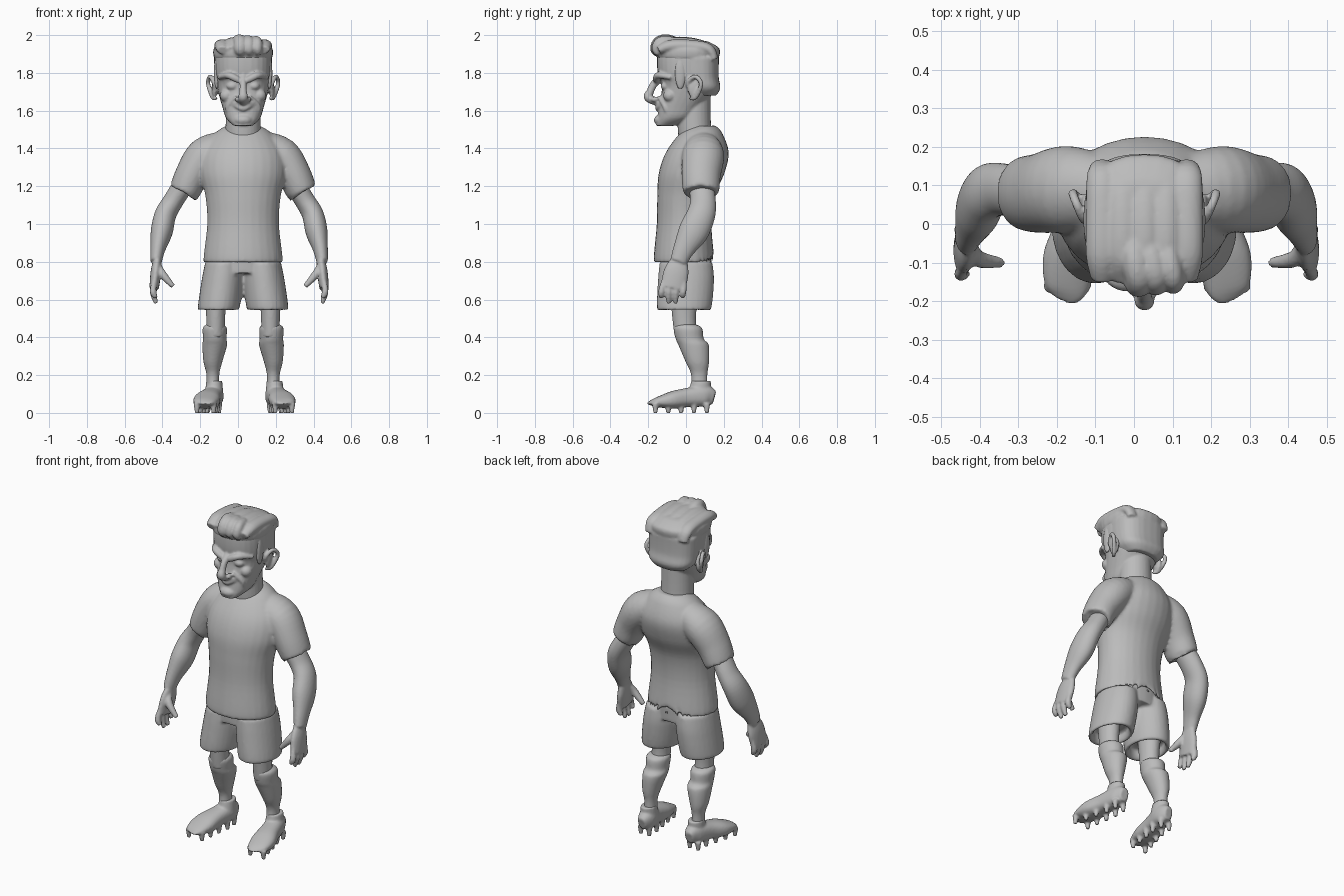
import bpy, bmesh, math
from mathutils import Vector, Matrix

if "Cube" in bpy.data.objects:
    bpy.data.objects.remove(bpy.data.objects["Cube"])

SIDES = {"right": -1, "left": 1}
BODY_MIDDLE = .027
ARMS_MIDDLE = .006

grey = bpy.data.materials.new("plain grey")
grey.use_nodes = True
grey.diffuse_color = (.5, .5, .5, 1)
grey.node_tree.nodes["Principled BSDF"].inputs["Base Color"].default_value = grey.diffuse_color


def spline(rows, steps):
    """Smooth rows of numbers with a Catmull-Rom curve."""
    smooth = []
    last = len(rows) - 1
    for i in range(last):
        before, start, end, after = (Vector(rows[max(0, min(last, i + k))]) for k in (-1, 0, 1, 2))
        for step in range(steps):
            t = step / steps
            slope_in, slope_out = (end - before) / 2, (after - start) / 2
            ease = t * t * (3 - 2 * t)
            smooth.append(start.lerp(end, ease) + slope_in * t * (1 - t) ** 2 - slope_out * t * t * (1 - t))
    return smooth + [Vector(rows[last])]


class Part:
    """Collects overlapping shapes and fuses them into one soft skin."""

    def __init__(self, name, side=1, middle=BODY_MIDDLE, height=0):
        self.name, self.side, self.middle, self.height = name, side, middle, height
        self.bm = bmesh.new()

    def place(self, x, y, z):
        return Vector((self.middle + self.side * x, y, self.height + z))

    def loft(self, rows, squash=(1, 1), flat=False, axis="X", power=2, sides=28):
        """Skin rings given as (x, y, z, radius); squash is depth over width at both ends."""
        rows = spline(rows, steps=5)
        points = [self.place(*row[:3]) for row in rows]
        last = len(rows) - 1
        across = Vector([float(letter == axis) for letter in "XYZ"])
        rings = []
        for i, point in enumerate(points):
            along = (points[min(i + 1, last)] - points[max(i - 1, 0)]).normalized()
            if flat:
                along = Vector((0, 0, 1))
            wide = (across - along * along.dot(across)).normalized()
            deep = along.cross(wide)
            radius = max(rows[i][3], .004)
            depth = radius * (squash[0] + (squash[1] - squash[0]) * i / last)
            ring = []
            for k in range(sides):
                angle = math.tau * k / sides
                u, v = (math.copysign(abs(w) ** (2 / power), w) for w in (math.cos(angle), math.sin(angle)))
                ring.append(self.bm.verts.new(point + wide * radius * u + deep * depth * v))
            rings.append(ring)
        for low, high in zip(rings, rings[1:]):
            for k in range(sides):
                self.bm.faces.new((low[k], low[k - 1], high[k - 1], high[k]))
        self.bm.faces.new(rings[0])
        self.bm.faces.new(list(reversed(rings[last])))

    def stack(self, rows, squash, x=0, power=2):
        """Level rings given as (y, z, radius)."""
        self.loft([(x, *row) for row in rows], squash, flat=True, power=power)

    def tube(self, points, radius, axis="X"):
        """Round cord with narrower ends."""
        ends = (points[0], points[-1])
        self.loft([(*p, radius * (.6 if p in ends else 1)) for p in points], axis=axis, sides=12)

    def ball(self, centre, radii):
        matrix = Matrix.Translation(self.place(*centre)) @ Matrix.Diagonal((*radii, 1))
        bmesh.ops.create_uvsphere(self.bm, u_segments=24, v_segments=16, radius=1, matrix=matrix)

    def finish(self, voxel=.009, softness=2):
        bmesh.ops.recalc_face_normals(self.bm, faces=self.bm.faces)
        mesh = bpy.data.meshes.new(self.name)
        self.bm.to_mesh(mesh)
        self.bm.free()
        mesh.materials.append(grey)
        thing = bpy.data.objects.new(self.name, mesh)
        bpy.context.collection.objects.link(thing)
        fuse = thing.modifiers.new("fuse", "REMESH")
        fuse.mode = "VOXEL"
        fuse.voxel_size = voxel
        fuse.use_smooth_shade = True
        soften = thing.modifiers.new("soften", "SMOOTH")
        soften.factor = .5
        soften.iterations = softness


# Shirt: torso with a hollow hem, sleeves with hollow cuffs, collar band
shirt = Part("shirt", height=1)
shirt.stack([(0, -.13, .17), (0, -.19, .19), (-.01, -.19, .21), (-.01, 0, .19), (0, .15, .2),
             (.03, .27, .23), (.06, .38, .22), (.08, .48, .15), (.09, .52, .09)], (.77, .75))
for shirt.side in SIDES.values():
    shirt.loft([(.1, .08, .4, .09), (.2, .09, .36, .1), (.27, .08, .26, .09),
                (.31, .08, .17, .08), (.3, .08, .19, .06)], (1.1, 1.2))
turns = [math.tau * k / 16 for k in range(17)]
shirt.tube([(.1 * math.sin(a), .05 - .1 * math.cos(a), .47 - .04 * math.cos(a)) for a in turns], .012, axis="Z")
shirt.ball((0, -.07, .41), (.016, .012, .01))
shirt.finish(voxel=.01)

# Shorts: hips and two legs with hollow hems
shorts = Part("shorts")
shorts.stack([(0, .84, .19), (0, .74, .19)], (.72, .7))
for shorts.side in SIDES.values():
    shorts.loft([(.1, 0, .8, .1), (.11, 0, .7, .11), (.13, -.01, .55, .11),
                 (.13, -.01, .56, .09), (.13, -.01, .6, .09)], (1.4, 1.2), flat=True)
shorts.finish(voxel=.01)

for label, side in SIDES.items():
    # Arm with palm, four fingers and thumb
    arm = Part(label + "_arm", side, ARMS_MIDDLE, height=1)
    arm.loft([(.3, .08, .2, .055), (.35, .09, .12, .054), (.39, .08, .05, .057), (.41, .04, -.04, .058),
              (.43, -.01, -.13, .04), (.44, -.04, -.2, .03)], (1.2, 1.5))
    arm.loft([(.43, -.03, -.18, .02), (.44, -.05, -.25, .028), (.45, -.07, -.34, .025)], (2, 2.7))
    for finger in range(4):
        y = -.13 + finger * .038
        tip = -.42 if finger in (1, 2) else -.39
        arm.tube([(.45, y + .01, -.3), (.455, y, -.36), (.44, y, tip)], .018)
    arm.tube([(.43, -.05, -.21), (.41, -.09, -.26), (.35, -.1, -.33)], .022)
    arm.finish(voxel=.007)

    # Bare leg above the sock
    knee = Part(label + "_knee", side)
    knee.stack([(-.01, .66, .06), (-.01, .5, .05), (0, .4, .05)], (1.3, 1.2), x=.145)
    knee.finish()

    # Sock with a folded top
    sock = Part(label + "_sock", side)
    sock.loft([(.15, 0, .47, .04), (.15, .01, .45, .064), (.15, .02, .39, .062), (.15, .04, .36, .066),
               (.16, .06, .27, .05), (.16, .07, .2, .034), (.16, .07, .1, .036)], (1.15, 1.3), flat=True)
    sock.finish()

    # Boot with ankle collar and studs
    boot = Part(label + "_boot", side, BODY_MIDDLE + .007)
    boot.loft([(.16, .15, .08, .025), (.16, .1, .09, .05), (.18, 0, .08, .057), (.2, -.09, .065, .07),
               (.21, -.17, .055, .055), (.22, -.2, .05, .025)], (1.4, .1), power=2.4)
    boot.stack([(.08, .17, .042), (.07, .09, .05)], (1.25, 1.2), x=.16)
    for row in range(5):
        y = .11 - row * .068
        for inward in (-1, 1):
            spot = boot.place(.165 + max(0, .05 - y) / 5 + inward * (.028 + row * .004), y, .024)
            bmesh.ops.create_cone(boot.bm, cap_ends=True, segments=12, radius1=.011, radius2=.018,
                                  depth=.05, matrix=Matrix.Translation(spot))
    boot.finish(voxel=.007)

# Head: neck, skull and jaw, chin, mouth, nose
head = Part("head", height=1.7)
head.stack([(.06, -.32, .1), (.045, -.2, .093), (.04, 0, .09)], (.9, 1))
head.stack([(-.11, -.18, .05), (-.06, -.14, .09), (-.03, -.08, .11), (.02, .03, .14),
            (.01, .1, .15), (.01, .2, .15), (.01, .24, .13)], (1, 1.1), power=2.4)
head.ball((0, -.13, -.15), (.05, .04, .03))
head.ball((0, -.11, -.075), (.066, .036, .05))
head.loft([(0, -.13, .08, .02), (0, -.17, .04, .018), (0, -.19, 0, .02), (0, -.2, -.03, .026),
           (0, -.16, -.055, .022)], (1.2, .8))
for lip, droop in ((-.065, .005), (-.09, .025)):
    head.tube([(x, -.15 + 8 * x * x, lip + droop * abs(x) / .06) for x in (-.06, -.03, 0, .03, .06)],
              .013, axis="Y")
for head.side in SIDES.values():
    # nostril, eye, cheekbone, brow, smile fold
    head.ball((.026, -.165, -.04), (.017, .022, .015))
    head.ball((.058, -.108, .03), (.03, .026, .022))
    head.ball((.088, -.085, -.02), (.035, .036, .034))
    head.tube([(.01, -.145, .057), (.03, -.157, .065), (.08, -.145, .087), (.13, -.08, .075)], .018, axis="Y")
    head.tube([(.035, -.145, -.025), (.08, -.11, -.08), (.07, -.1, -.13)], .014, axis="Y")
    # ear rim and bowl
    head.tube([(.145, .02, 0), (.155, .01, .05), (.175, .05, .08), (.185, .08, .04),
               (.16, .05, -.03), (.14, .02, -.035)], .012)
    head.ball((.152, .045, .015), (.014, .035, .052))
head.finish(voxel=.0065)

# Hair: short sides with sideburns, rounded top, swept strands and a curled fringe
hair = Part("hair", height=1.9)
hair.stack([(.09, -.22, .1), (.08, -.18, .14), (.06, -.12, .15), (.055, -.02, .154)], (.7, .78), power=2.6)
for hair.side in SIDES.values():
    hair.ball((.14, -.03, -.1), (.015, .03, .09))
hair.stack([(.01, -.03, .147), (.01, -.01, .157), (.01, .03, .155), (0, .06, .12), (0, .07, .09)],
           (1.05, 1.1), power=2.4)
for strand in range(-2, 3):
    x = strand * .055
    crown = .055 - x * x
    hair.loft([(x, .15, -.03, .03), (x, .12, .025, .04), (x, .03, crown, .042), (x, -.08, crown, .042),
               (x, -.145, .02, .028)], (.7, .8))
for curl in range(3):
    x = -.015 + curl * .045
    hair.tube([(x - .02, -.02, .055), (x - .01, -.09, .068), (x, -.14, .062), (x, -.155, .025),
               (x + .01, -.14, 0)], .035 - curl * .004)
hair.finish(voxel=.0075)
